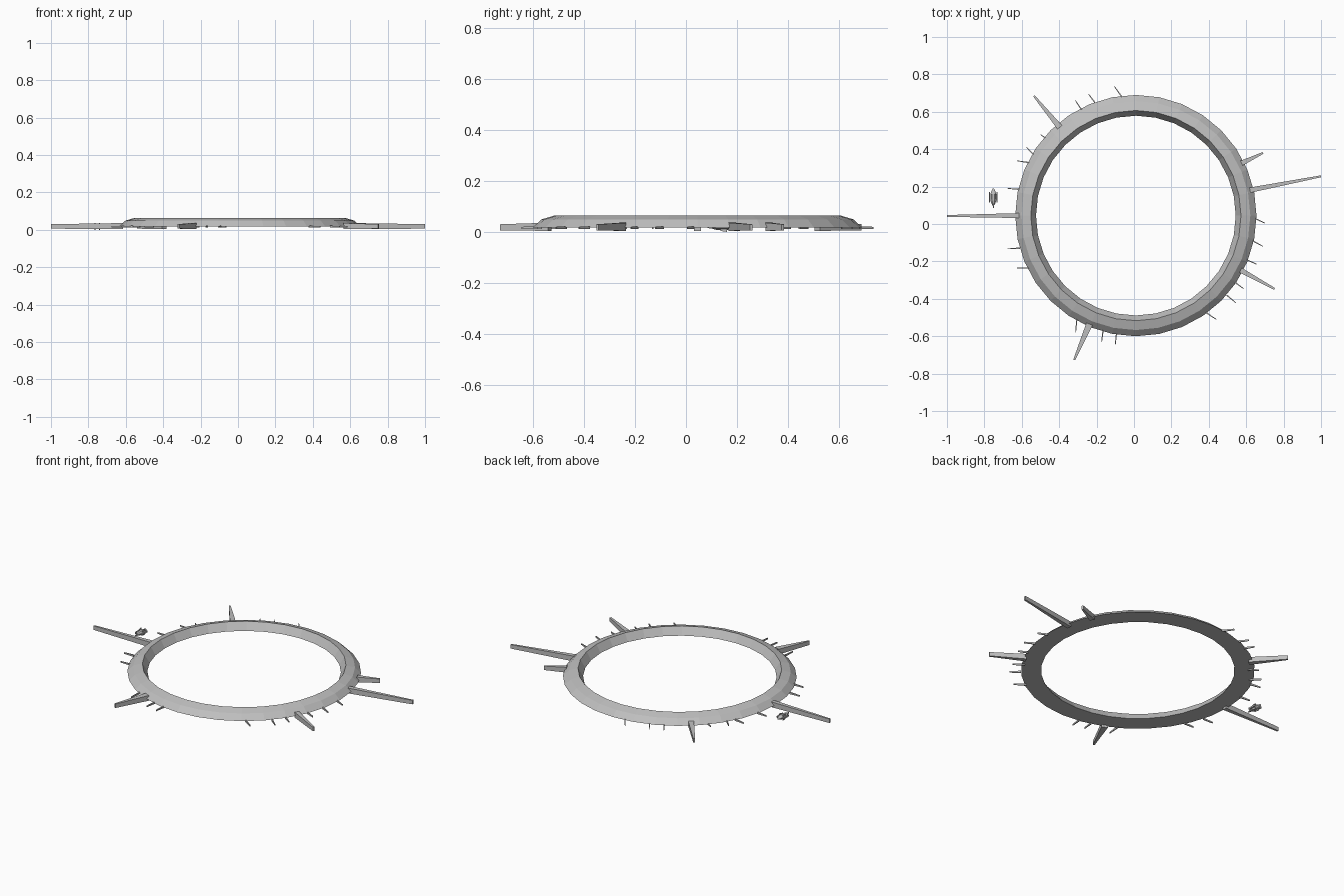
import bpy, bmesh, math
from mathutils import Vector

if "Cube" in bpy.data.objects:
    bpy.data.objects.remove(bpy.data.objects["Cube"])

CX, CY = 0.01, 0.045   # ring centre


def material(name, v):
    m = bpy.data.materials.new(name)
    m.diffuse_color = (v, v, v, 1)
    m.use_nodes = True
    m.node_tree.nodes["Principled BSDF"].inputs["Base Color"].default_value = m.diffuse_color
    return m


GREY = material("hull grey", 0.52)


def make(name, verts, faces):
    me = bpy.data.meshes.new(name)
    me.from_pydata(verts, [], faces)
    bm = bmesh.new()
    bm.from_mesh(me)
    bmesh.ops.recalc_face_normals(bm, faces=bm.faces)
    bm.to_mesh(me)
    bm.free()
    me.materials.append(GREY)
    ob = bpy.data.objects.new(name, me)
    bpy.context.collection.objects.link(ob)
    return ob


def beam(name, a, b, w0, w1, z0, z1):
    """Tapered box from a to b; w = widths, z0/z1 = (bottom, top) at each end."""
    a, b = Vector(a), Vector(b)
    d = (b - a).normalized()
    n = Vector((-d.y, d.x))
    verts = []
    for p, w, (lo, hi) in ((a, w0, z0), (b, w1, z1)):
        for s, z in ((-1, lo), (1, lo), (1, hi), (-1, hi)):
            q = p + n * s * w / 2
            verts.append((q.x, q.y, z))
    faces = [(0, 1, 2, 3), (4, 5, 6, 7)]
    faces += [(i, (i + 1) % 4, 4 + (i + 1) % 4, 4 + i) for i in range(4)]
    return make(name, verts, faces)


# Main ring: revolved four-point section
N = 32
profile = [(0.645, 0.018), (0.612, 0.049), (0.562, 0.064), (0.534, 0.018)]
P = len(profile)
verts = [(CX + r * math.cos(2 * math.pi * i / N), CY + r * math.sin(2 * math.pi * i / N), z)
         for i in range(N) for r, z in profile]
faces = [(i * P + j, i * P + (j + 1) % P, (i + 1) % N * P + (j + 1) % P, (i + 1) % N * P + j)
         for i in range(N) for j in range(P)]
make("station_ring", verts, faces)

# Large docking piers: base, tip, base width
piers = [
    ((-0.615, 0.045), (-1.0, 0.043), 0.026),
    ((0.62, 0.181), (1.0, 0.255), 0.028),
    ((0.575, 0.325), (0.69, 0.38), 0.028),
    ((0.57, -0.247), (0.752, -0.347), 0.028),
    ((-0.238, -0.535), (-0.32, -0.727), 0.036),
    ((-0.395, 0.515), (-0.535, 0.685), 0.032),
]
for i, (a, b, w) in enumerate(piers):
    beam(f"large_pier_{i}", a, b, w, 0.01, (0.004, 0.036), (0.006, 0.03))

# Small thin docking arms: base and tip
arms = [
    (-0.065, 0.68, -0.105, 0.735), (-0.21, 0.65, -0.243, 0.695), (-0.28, 0.61, -0.313, 0.66),
    (-0.45, 0.445, -0.50, 0.478), (-0.525, 0.36, -0.575, 0.41), (-0.56, 0.328, -0.625, 0.338),
    (-0.61, 0.185, -0.675, 0.19), (-0.61, -0.13, -0.675, -0.13), (-0.56, -0.235, -0.625, -0.235),
    (-0.305, -0.50, -0.312, -0.58), (-0.165, -0.565, -0.173, -0.63), (-0.093, -0.58, -0.10, -0.645),
    (0.38, -0.47, 0.44, -0.51), (0.495, -0.38, 0.543, -0.42), (0.53, -0.305, 0.585, -0.345),
    (0.60, -0.19, 0.655, -0.215), (0.635, -0.09, 0.69, -0.12), (0.645, 0.03, 0.70, 0.005),
]
for i, (x0, y0, x1, y1) in enumerate(arms):
    beam(f"small_arm_{i}", (x0, y0), (x1, y1), 0.007, 0.004, (0.011, 0.022), (0.012, 0.02))

# Shuttle hull: lofted eight-sided sections along y (y, half width, half height)
SX, SZ = -0.752, 0.018
sections = [(0.19, 0.004, 0.003), (0.172, 0.013, 0.008), (0.16, 0.017, 0.012),
            (0.125, 0.017, 0.012), (0.112, 0.012, 0.009), (0.10, 0.005, 0.005)]
S = 8
verts = [(SX + w * math.cos((k + .5) * math.pi / 4), y, SZ + h * math.sin((k + .5) * math.pi / 4))
         for y, w, h in sections for k in range(S)]
faces = [(i * S + k, i * S + (k + 1) % S, (i + 1) * S + (k + 1) % S, (i + 1) * S + k)
         for i in range(len(sections) - 1) for k in range(S)]
faces += [tuple(range(S)), tuple(range(len(verts) - S, len(verts)))]
make("shuttle_hull", verts, faces)

# Shuttle nose probe, side pods and fins
beam("shuttle_probe", (SX, 0.102), (SX, 0.085), 0.008, 0.004, (0.013, 0.022), (0.015, 0.02))
for s, side in ((-1, "left"), (1, "right")):
    beam(f"shuttle_pod_{side}", (SX + s * 0.02, 0.17), (SX + s * 0.02, 0.115), 0.006, 0.006,
         (0.013, 0.023), (0.013, 0.023))
    beam(f"shuttle_fin_{side}", (SX + s * 0.012, 0.16), (SX + s * 0.012, 0.135), 0.004, 0.004,
         (0.0, 0.036), (0.004, 0.032))
